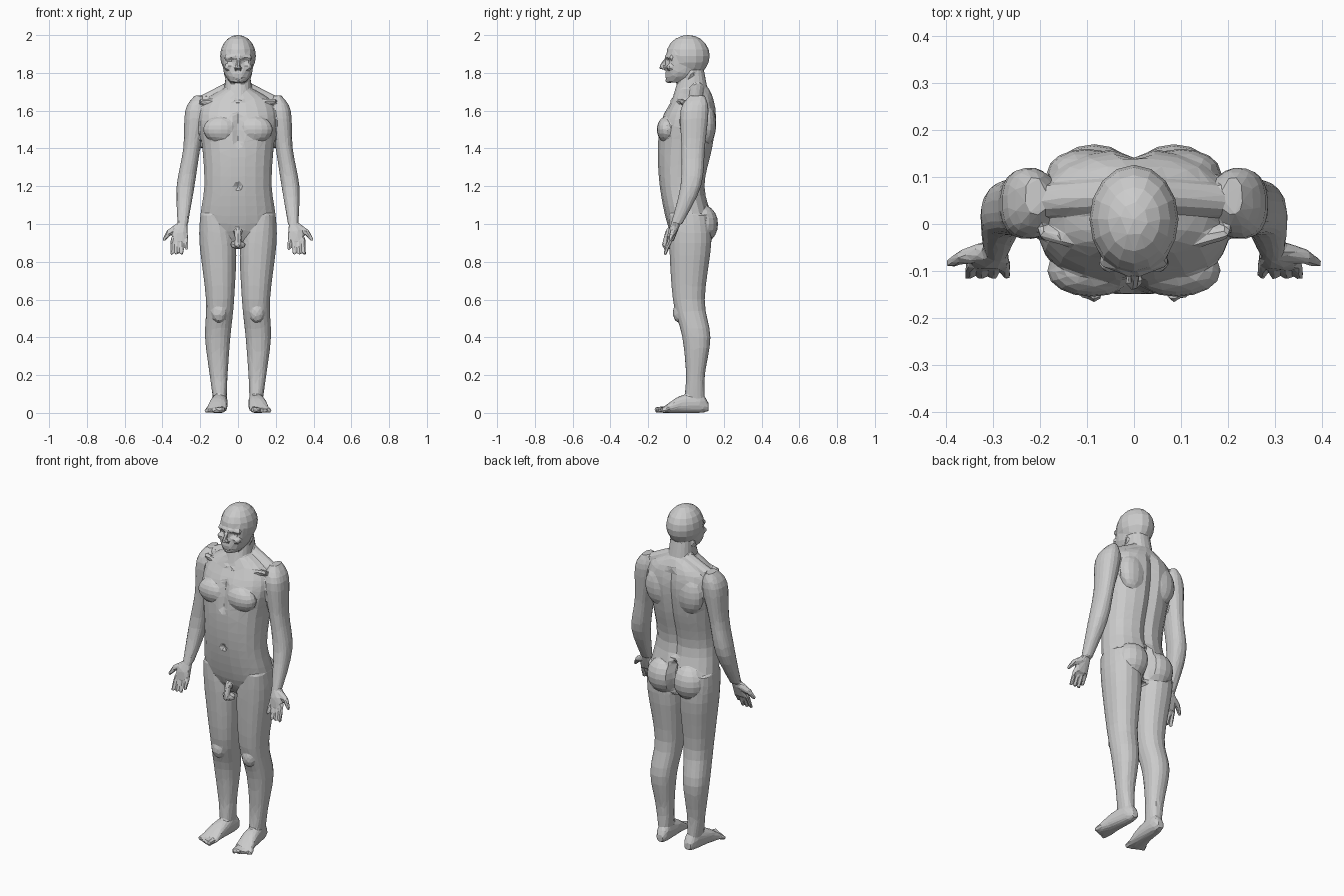
import bpy
import bmesh
import math
from mathutils import Matrix, Vector

cube = bpy.data.objects.get("Cube")
if cube:
    bpy.data.objects.remove(cube, do_unlink=True)

bm = bmesh.new()


def smooth_rows(rows, steps=4):
    """Ease a smooth curve through a few key rows."""
    keys = [Vector(row) for row in rows]
    padded = [keys[0], *keys, keys[-1]]
    result = []
    for before, start, end, after in zip(padded, padded[1:], padded[2:], padded[3:]):
        for step in range(steps):
            t = step / steps
            ease = t * t * (3 - 2 * t)
            leave = (end - before) * (t * (1 - t) ** 2 / 2)
            arrive = (after - start) * (t * t * (1 - t) / 2)
            result.append(start.lerp(end, ease) + leave - arrive)
    return result + [keys[-1]]


def loft(rows, axis="z", power=0.85, sides=20):
    """Closed skin through rows of (position, a low, a high, b low, b high)."""
    rings = []
    for place, a_low, a_high, b_low, b_high in smooth_rows(rows):
        ring = []
        for i in range(sides):
            angle = math.tau * (i + 0.5) / sides
            c, s = math.cos(angle), math.sin(angle)
            a = (a_low + a_high + (a_high - a_low) * math.copysign(abs(c) ** power, c)) / 2
            b = (b_low + b_high + (b_high - b_low) * math.copysign(abs(s) ** power, s)) / 2
            ring.append(bm.verts.new((a, b, place) if axis == "z" else (a, place, b)))
        rings.append(ring)
    for lower, upper in zip(rings, rings[1:]):
        for i in range(sides):
            j = (i + 1) % sides
            bm.faces.new((lower[i], lower[j], upper[j], upper[i]))
    bm.faces.new(rings[0])
    bm.faces.new(rings[-1])


def centred_loft(rows):
    """Loft of (position, half width, front, back) rows on the middle line."""
    loft([(z, -half, half, front, back) for z, half, front, back in rows])


def blob(centre, radii):
    placing = Matrix.Translation(centre) @ Matrix.Diagonal((*radii, 1))
    bmesh.ops.create_uvsphere(bm, u_segments=16, v_segments=10, radius=1, matrix=placing)


def capsule(start, end, start_radius, end_radius):
    start, end = Vector(start), Vector(end)
    span = end - start
    turn = span.to_track_quat("Z", "Y").to_matrix().to_4x4()
    placing = Matrix.Translation(start.lerp(end, 0.5)) @ turn
    bmesh.ops.create_cone(bm, cap_ends=True, segments=12, radius1=start_radius,
                          radius2=end_radius, depth=span.length, matrix=placing)
    blob(start, [start_radius] * 3)
    blob(end, [end_radius] * 3)


# Leg and kneecap
loft([(1.05, 0.06, 0.2, -0.09, 0.12),
      (0.9, 0.01, 0.205, -0.09, 0.135),
      (0.6, 0.02, 0.17, -0.07, 0.1),
      (0.4, 0.04, 0.175, -0.02, 0.13),
      (0.2, 0.055, 0.15, 0, 0.1),
      (0.06, 0.06, 0.13, -0.01, 0.1)])
blob((0.1, -0.04, 0.53), (0.04, 0.03, 0.05))

# Foot and toes
loft([(0.12, 0.07, 0.11, 0.01, 0.05),
      (0.08, 0.055, 0.13, 0, 0.1),
      (-0.03, 0.055, 0.15, 0, 0.09),
      (-0.12, 0.06, 0.17, 0, 0.03)], axis="y")
for i in range(5):
    radius = 0.016 - 0.001 * i
    x = 0.08 + 0.02 * i
    capsule((x, -0.1, 0.02), (x + 0.005, -0.15 + 0.008 * i, radius), radius, radius)

# Arm
loft([(1.68, 0.19, 0.23, 0.02, 0.1),
      (1.6, 0.165, 0.28, -0.03, 0.12),
      (1.4, 0.2, 0.29, -0.025, 0.1),
      (1.2, 0.23, 0.325, -0.03, 0.08),
      (1, 0.265, 0.32, -0.08, -0.02)])

# Palm, fingers and thumb
loft([(1, 0.27, 0.32, -0.08, -0.03),
      (0.96, 0.265, 0.345, -0.095, -0.045),
      (0.91, 0.265, 0.35, -0.1, -0.065)])
for i in range(4):
    x = 0.275 + 0.023 * i
    tip_height = 0.845 if i else 0.87
    capsule((x, -0.083, 0.92), (x + 0.004 * (i - 1), -0.11, tip_height), 0.013, 0.009)
thumb_joint = (0.365, -0.07, 0.955)
capsule((0.32, -0.06, 0.98), thumb_joint, 0.022, 0.016)
capsule(thumb_joint, (0.39, -0.083, 0.92), 0.015, 0.01)

# Chest muscle, shoulder blade and buttock
blob((0.09, -0.1, 1.5), (0.095, 0.055, 0.07))
blob((0.1, 0.11, 1.53), (0.085, 0.05, 0.11))
blob((0.085, 0.09, 1), (0.095, 0.08, 0.1))

# Neck slope, collarbone and neck cord
capsule((0.03, 0.06, 1.72), (0.2, 0.05, 1.64), 0.04, 0.035)
capsule((0.02, -0.07, 1.65), (0.19, -0.02, 1.65), 0.014, 0.014)
capsule((0.06, 0.03, 1.8), (0.02, -0.06, 1.66), 0.016, 0.012)

# Brow, cheekbone and nostril
capsule((0.01, -0.1, 1.885), (0.06, -0.08, 1.88), 0.013, 0.013)
blob((0.05, -0.08, 1.83), (0.025, 0.024, 0.02))
blob((0.01, -0.12, 1.825), (0.01, 0.012, 0.01))

# Mirror the side parts
copy = bmesh.ops.duplicate(bm, geom=bm.verts[:] + bm.edges[:] + bm.faces[:])
for item in copy["geom"]:
    if isinstance(item, bmesh.types.BMVert):
        item.co.x *= -1

# Trunk
centred_loft([(0.9, 0.12, -0.05, 0.09),
              (1, 0.2, -0.1, 0.14),
              (1.2, 0.18, -0.14, 0.1),
              (1.4, 0.19, -0.15, 0.14),
              (1.55, 0.21, -0.13, 0.16),
              (1.65, 0.18, -0.08, 0.15),
              (1.72, 0.07, -0.05, 0.12)])

# Neck, jaw and skull
centred_loft([(1.64, 0.08, -0.08, 0.13), (1.84, 0.06, -0.02, 0.09)])
centred_loft([(1.75, 0.04, -0.1, -0.02), (1.8, 0.075, -0.108, 0.06), (1.9, 0.085, -0.1, 0.08)])
blob((0, 0.01, 1.89), (0.095, 0.116, 0.111))

# Nose, lips and chin
capsule((0, -0.1, 1.88), (0, -0.13, 1.83), 0.009, 0.012)
for height in (1.78, 1.793):
    capsule((-0.02, -0.1, height), (0.02, -0.1, height), 0.01, 0.01)
blob((0, -0.09, 1.76), (0.026, 0.02, 0.015))

# Groin
capsule((0, -0.09, 0.96), (0, -0.11, 0.89), 0.019, 0.017)
blob((0, -0.085, 0.89), (0.04, 0.024, 0.025))

bmesh.ops.recalc_face_normals(bm, faces=bm.faces[:])
mesh = bpy.data.meshes.new("body")
bm.to_mesh(mesh)
bm.free()
body = bpy.data.objects.new("body", mesh)
bpy.context.scene.collection.objects.link(body)


def bake():
    """Apply the modifiers on the body."""
    bpy.context.view_layer.update()
    graph = bpy.context.evaluated_depsgraph_get()
    baked = bpy.data.meshes.new_from_object(body.evaluated_get(graph))
    old = body.data
    body.modifiers.clear()
    body.data = baked
    bpy.data.meshes.remove(old)
    baked.name = "body"


# Fuse the parts into one skin
fuse = body.modifiers.new("fuse", "REMESH")
fuse.mode = "VOXEL"
fuse.voxel_size = 0.0055
soften = body.modifiers.new("soften", "SMOOTH")
soften.factor = 0.5
soften.iterations = 3
bake()


def groove(facing, low, high, width, depth):
    """Press a vertical furrow into the middle of the front (-1) or back (1)."""
    for v in body.data.vertices:
        x, y, z = v.co
        if low < z < high and abs(x) < width and y * facing > 0.05:
            fade = min(1, (z - low) / 0.04, (high - z) / 0.04)
            v.co.y -= facing * depth * fade * (1 - abs(x) / width)


def dent(centre, radius, depth):
    """Press a soft round hollow into the front."""
    for v in body.data.vertices:
        closeness = 1 - (v.co - Vector(centre)).length / radius
        if closeness > 0:
            v.co.y += depth * closeness


# Furrows of the spine, buttocks and breastbone, then eye sockets and navel
groove(1, 1.1, 1.68, 0.045, 0.018)
groove(1, 0.9, 1.12, 0.03, 0.045)
groove(-1, 1.4, 1.6, 0.03, 0.014)
for side in (-1, 1):
    dent((side * 0.034, -0.095, 1.86), 0.024, 0.014)
dent((0, -0.14, 1.2), 0.025, 0.016)

# Reduce to large flat facets
facets = body.modifiers.new("facets", "DECIMATE")
facets.ratio = 2500 / len(body.data.polygons)
bake()
for face in body.data.polygons:
    face.use_smooth = False

# Plain grey
grey = bpy.data.materials.new("light grey")
grey.use_nodes = True
colour = (0.6, 0.6, 0.6, 1)
grey.diffuse_color = colour
grey.node_tree.nodes["Principled BSDF"].inputs["Base Color"].default_value = colour
body.data.materials.clear()
body.data.materials.append(grey)
